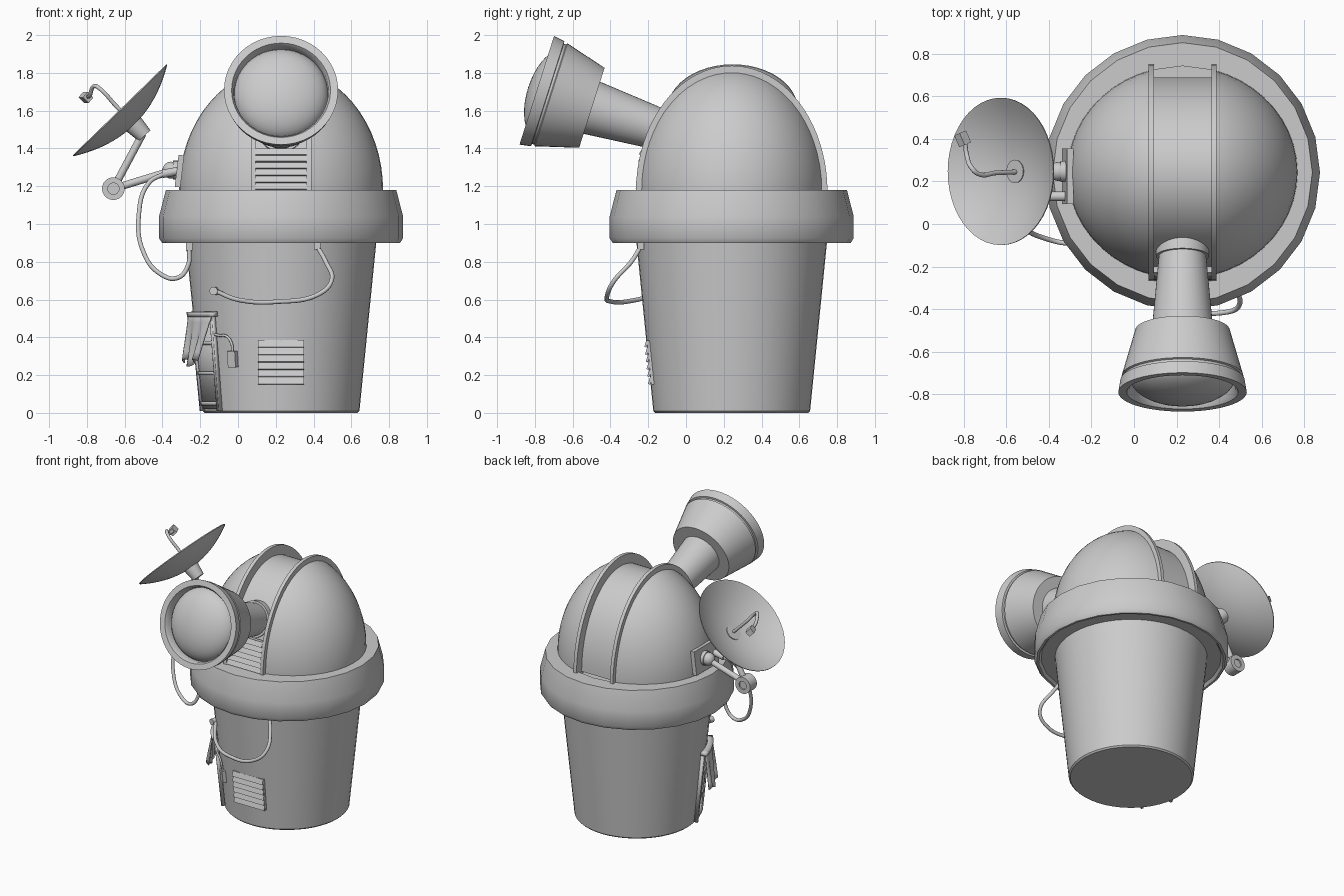
import bpy, bmesh
from math import sin, cos, pi, radians, sqrt
from mathutils import Vector, Matrix

if "Cube" in bpy.data.objects:
    bpy.data.objects.remove(bpy.data.objects["Cube"])

GREY = (0.6, 0.6, 0.6, 1)
mat = bpy.data.materials.new("plain_grey")
mat.use_nodes = True
mat.diffuse_color = GREY
mat.node_tree.nodes["Principled BSDF"].inputs["Base Color"].default_value = GREY

CX, CY = 0.228, 0.242      # axis of the tower
BASE = Vector((CX, CY, 1.18))  # centre of the dome's foot


def finish(name, data, matrix=Matrix(), angle=35):
    ob = bpy.data.objects.new(name, data)
    bpy.context.collection.objects.link(ob)
    ob.matrix_world = matrix
    data.materials.append(mat)
    bpy.ops.object.select_all(action='DESELECT')
    ob.select_set(True)
    bpy.context.view_layer.objects.active = ob
    if ob.type == 'CURVE':
        bpy.ops.object.convert(target='MESH')
        ob = bpy.context.object
    bpy.ops.object.shade_smooth_by_angle(angle=radians(angle))
    return ob


def from_bmesh(name, bm, matrix=Matrix(), angle=35):
    bmesh.ops.recalc_face_normals(bm, faces=bm.faces)
    me = bpy.data.meshes.new(name)
    bm.to_mesh(me)
    bm.free()
    return finish(name, me, matrix, angle)


def lathe(name, profile, loc, axis=(0, 0, 1), segs=48):
    """Turn (radius, height) pairs around an axis through loc."""
    bm = bmesh.new()
    verts = [bm.verts.new((r, 0, h)) for r, h in profile]
    edges = [bm.edges.new(p) for p in zip(verts, verts[1:])]
    bmesh.ops.spin(bm, geom=verts + edges, cent=(0, 0, 0), axis=(0, 0, 1),
                   angle=2 * pi, steps=segs, use_duplicate=False)
    bmesh.ops.remove_doubles(bm, verts=bm.verts, dist=1e-4)
    rot = Vector(axis).to_track_quat('Z', 'Y').to_matrix().to_4x4()
    return from_bmesh(name, bm, Matrix.Translation(loc) @ rot)


def rod(name, a, b, r, r2=None, segs=20):
    a, b = Vector(a), Vector(b)
    length = (b - a).length
    return lathe(name, [(0, 0), (r, 0), (r2 or r, length), (0, length)], a, b - a, segs)


def box(name, loc, size, rot=(0, 0, 0)):
    bm = bmesh.new()
    bmesh.ops.create_cube(bm, size=1, matrix=Matrix.Diagonal((*size, 1)))
    turn = Matrix.Identity(4)
    for ang, ax in zip(rot, 'XYZ'):
        turn = Matrix.Rotation(ang, 4, ax) @ turn
    return from_bmesh(name, bm, Matrix.Translation(loc) @ turn)


def cable(name, points, r):
    cu = bpy.data.curves.new(name, 'CURVE')
    cu.dimensions = '3D'
    cu.bevel_depth = r
    cu.bevel_resolution = 3
    cu.use_fill_caps = True
    sp = cu.splines.new('BEZIER')
    sp.bezier_points.add(len(points) - 1)
    for bp, p in zip(sp.bezier_points, points):
        bp.co = p
        bp.handle_left_type = bp.handle_right_type = 'AUTO'
    return finish(name, cu, angle=60)


def wall_r(z):
    return 0.415 + 0.1 * z


def on_wall(x, z, off=0.0):
    return Vector((x, CY - sqrt((wall_r(z) + off) ** 2 - (x - CX) ** 2), z))


def sheet(name, point, nu, nv, thick):
    """Thin solid sheet from a point function of u and v in 0..1."""
    bm = bmesh.new()
    g = [[bm.verts.new(point(i / nu, j / nv)) for j in range(nv + 1)] for i in range(nu + 1)]
    for i in range(nu):
        for j in range(nv):
            bm.faces.new((g[i][j], g[i + 1][j], g[i + 1][j + 1], g[i][j + 1]))
    ob = from_bmesh(name, bm)
    mod = ob.modifiers.new("thickness", 'SOLIDIFY')
    mod.thickness = thick
    mod.offset = 0
    return ob


def wall_panel(name, a0, a1, z0, z1, off, thick):
    def point(u, v):
        a, z = radians(a0 + (a1 - a0) * u), z0 + (z1 - z0) * v
        r = wall_r(z) + off
        return CX + r * cos(a), CY + r * sin(a), z
    return sheet(name, point, 8, 1, thick)


# Tower and collar ring
lathe("tower_body", [(0, 0), (0.405, 0), (0.415, 0.01), (0.507, 0.93), (0, 0.93)], (CX, CY, 0))
lathe("tower_ring", [(0.49, 0.92), (0.6, 0.92), (0.615, 0.9), (0.63, 0.9), (0.646, 0.925),
                     (0.646, 1.04), (0.61, 1.18), (0.5, 1.18)], (CX, CY, 0), segs=24)

# Dome shells on each side of the slot
for side, word in ((-1, "right"), (1, "left")):
    bm = bmesh.new()
    bmesh.ops.create_uvsphere(bm, u_segments=48, v_segments=32, radius=1,
                              matrix=Matrix.Diagonal((0.54, 0.5, 0.65, 1)))
    for co, no in (((0, 0, -0.03), (0, 0, -1)), ((side * 0.14, 0, 0), (-side, 0, 0))):
        cut = bmesh.ops.bisect_plane(bm, geom=bm.verts[:] + bm.edges[:] + bm.faces[:],
                                     plane_co=co, plane_no=no, clear_outer=True)
        bmesh.ops.holes_fill(bm, edges=[e for e in bm.edges if e.is_boundary])
    from_bmesh("dome_shell_" + word, bm, Matrix.Translation(BASE))


def arch(name, x0, x1, outer, inner, steps=40):
    bm = bmesh.new()
    rows = []
    for i in range(steps + 1):
        a = pi * i / steps
        rows.append([bm.verts.new((x, r[0] * cos(a), r[1] * sin(a) - 0.01))
                     for x, r in ((x0, outer), (x1, outer), (x1, inner), (x0, inner))])
    for p, q in zip(rows, rows[1:]):
        for k in range(4):
            bm.faces.new((p[k], p[k - 1], q[k - 1], q[k]))
    bm.faces.new(rows[0])
    bm.faces.new(rows[-1])
    return from_bmesh(name, bm, Matrix.Translation(BASE))


arch("dome_rib_right", -0.16, -0.135, (0.507, 0.668), (0.42, 0.56))
arch("dome_rib_left", 0.135, 0.16, (0.507, 0.668), (0.42, 0.56))
arch("slot_band", -0.14, 0.14, (0.447, 0.6), (0.4, 0.55))


# Louvred vents on the dome and the tower
def vent(name, y, z0, z1, width, tilt, count):
    mid, height = (z0 + z1) / 2, z1 - z0
    box(name + "_back", (CX, y + 0.02, mid), (width, 0.03, height), (tilt, 0, 0))
    pitch = height / count
    for i in range(count):
        z = z0 + pitch * (i + 0.5)
        dy = -(z - mid) * sin(tilt)
        box(f"{name}_slat_{i + 1}", (CX, y + dy, z), (width, 0.012, pitch * 0.95),
            (tilt - 0.4, 0, 0))


vent("dome_vent", -0.245, 1.18, 1.4, 0.27, -0.1, 6)
vent("tower_vent", -0.2, 0.15, 0.385, 0.245, 0.1, 6)

# Telescope, turned along its tilted axis from the front rim backwards
FRONT = Vector((CX, -0.79, 1.708))
BACK = Vector((0, 0.952, -0.303)).normalized()
lathe("telescope_head", [(0.245, 0.09), (0.25, 0.02), (0.262, 0), (0.302, 0), (0.292, 0.06),
                         (0.278, 0.062), (0.278, 0.075), (0.286, 0.08), (0.28, 0.1),
                         (0.222, 0.306), (0.12, 0.306)], FRONT, BACK)
lathe("telescope_lens", [(0.25 * sin(t * pi / 20), 0.08 - 0.128 * cos(t * pi / 20))
                         for t in range(11)], FRONT, BACK)
rod("telescope_tube", FRONT + BACK * 0.29, FRONT + BACK * 0.9, 0.146, 0.09, 40)
rod("telescope_collar", FRONT + BACK * 0.67, FRONT + BACK * 0.74, 0.125, None, 40)

# Dish with its feed
DISH = Vector((-0.623, 0.247, 1.6))
UP = Vector((-0.7, 0, 0.72)).normalized()
bowl = [(0.346 * t / 10, 0.105 * ((t / 10) ** 2 - 1)) for t in range(11)]
lathe("dish_bowl", bowl + [(r, h + 0.006) for r, h in reversed(bowl)], DISH, UP)
rod("dish_hub", DISH - UP * 0.09, DISH - UP * 0.185, 0.055, 0.042)
cable("dish_feed", [(-0.55, 0.245, 1.53), (-0.65, 0.24, 1.63), (-0.73, 0.235, 1.715),
                    (-0.76, 0.26, 1.73), (-0.785, 0.32, 1.68), (-0.795, 0.39, 1.675)], 0.011)
box("dish_feed_horn", (-0.805, 0.4, 1.67), (0.045, 0.06, 0.04), (0, 0.75, 0.4))

# Jointed dish arm and wall bracket
PIVOT = Vector((-0.66, 0.247, 1.187))
WALL = Vector((-0.34, 0.247, 1.285))
rod("dish_upper_arm", DISH - UP * 0.17, PIVOT, 0.02)
rod("dish_lower_arm", PIVOT, WALL, 0.02)
lathe("dish_arm_joint", [(0, -0.03), (0.03, -0.03), (0.03, -0.04), (0.06, -0.04), (0.06, 0.04),
                         (0.03, 0.04), (0.03, 0.03), (0, 0.03)], PIVOT, (0, 1, 0), 24)
box("bracket_plate", (-0.31, 0.225, 1.28), (0.03, 0.26, 0.17), (0, 0.12, 0))
lathe("bracket_ball", [(0.045 * sin(t * pi / 10), -0.045 * cos(t * pi / 10))
                       for t in range(11)], WALL - Vector((0.015, 0, 0)), segs=20)
rod("bracket_socket", (-0.3, 0.247, 1.285), (-0.345, 0.247, 1.285), 0.05)
rod("bracket_plug", (-0.32, 0.13, 1.28), (-0.4, 0.13, 1.265), 0.022)

# Hanging cables with their plugs
cable("dish_cable", [(-0.39, 0.13, 1.267), (-0.47, 0.1, 1.22), (-0.525, 0.03, 1.05),
                     (-0.5, -0.03, 0.85), (-0.41, -0.07, 0.735), (-0.32, -0.09, 0.715),
                     (-0.265, -0.085, 0.78), (-0.258, -0.08, 0.88)], 0.012)
box("dish_cable_plug", (-0.258, -0.08, 0.885), (0.036, 0.036, 0.05))
cable("front_cable", [(0.42, -0.24, 0.88), (0.465, -0.29, 0.8), (0.495, -0.38, 0.7),
                      (0.43, -0.415, 0.63), (0.2, -0.39, 0.588), (0.02, -0.28, 0.595),
                      on_wall(-0.12, 0.645)], 0.012)
box("front_cable_plug", (0.42, -0.24, 0.885), (0.036, 0.036, 0.04))
end = on_wall(-0.12, 0.645)
rod("front_cable_socket", end, on_wall(-0.13, 0.645, 0.03), 0.022)

# Service door with frame, hinges and cloth awning
wall_panel("door_panel", 192, 220, 0.02, 0.5, 0.004, 0.012)
for word, a in (("back", 191), ("front", 219)):
    wall_panel("door_post_" + word, a, a + 2.5, 0.01, 0.52, 0.01, 0.025)
for i, z in enumerate((0.04, 0.2, 0.36)):
    wall_panel(f"door_strip_{i + 1}", 193, 219, z, z + 0.02, 0.012, 0.012)
wall_panel("awning_rail", 190, 224, 0.51, 0.535, 0.02, 0.04)


def cloth_point(u, v):
    a = radians(191 + u * (32 - 11 * v))
    z = 0.525 - 0.26 * v + 0.02 * sin(u * 9) * v
    r = wall_r(z) + 0.03 + 0.05 * v + 0.014 * v * sin(u * 16)
    return CX + r * cos(a), CY + r * sin(a), z


sheet("awning_cloth", cloth_point, 16, 6, 0.008)

# Small wall cable and switch beside the door
cable("switch_cable", [on_wall(x, z, 0.012) for x, z in
                       ((-0.14, 0.42), (-0.1, 0.41), (-0.06, 0.405), (-0.035, 0.37),
                        (-0.028, 0.32))], 0.007)
box("switch_box", on_wall(-0.027, 0.285, 0.008), (0.05, 0.03, 0.085), (0.1, 0, -0.62))
